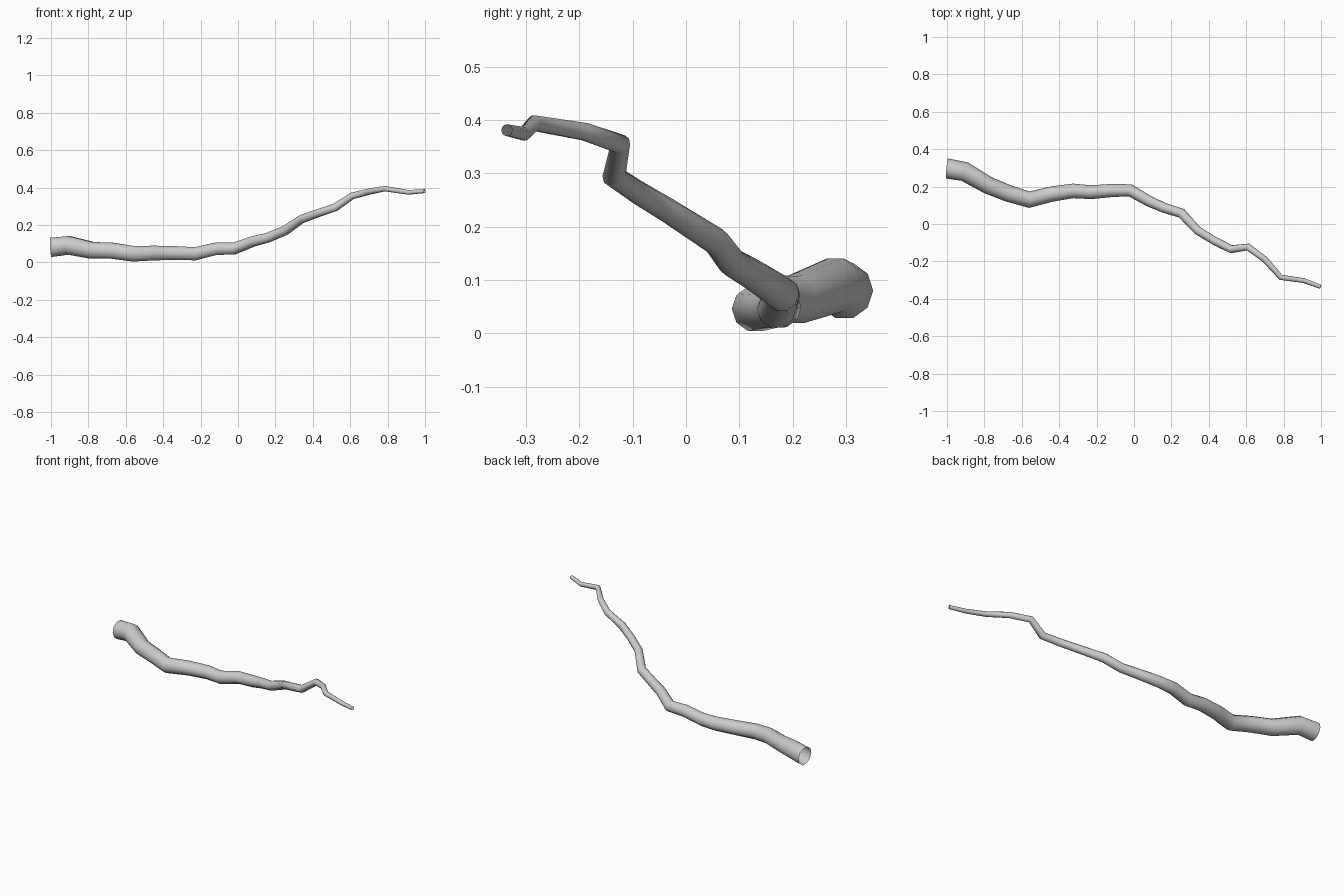
import bpy, bmesh, math
from mathutils import Vector

if "Cube" in bpy.data.objects:
    bpy.data.objects.remove(bpy.data.objects["Cube"])

SIDES = 10
# centre line of the branch: x, y, z, radius
path = [
    (-1.00, .297, .080, .054), (-.905, .280, .091, .052), (-.78, .207, .064, .047),
    (-.67, .163, .062, .045), (-.56, .130, .046, .044), (-.44, .160, .050, .041),
    (-.325, .177, .049, .039), (-.23, .170, .046, .037), (-.12, .179, .072, .035),
    (-.02, .180, .074, .033), (.08, .122, .112, .029), (.16, .087, .132, .027),
    (.255, .057, .172, .026), (.34, -.035, .231, .023), (.43, -.090, .264, .022),
    (.52, -.135, .294, .022), (.61, -.123, .355, .019), (.70, -.190, .378, .017),
    (.785, -.285, .394, .015), (.91, -.303, .374, .013), (.998, -.336, .381, .011),
]
points = [Vector(p[:3]) for p in path]

# open tapered tube: one ring at each point, tilted to halve the bend
bm = bmesh.new()
rings = []
for i, centre in enumerate(points):
    before = (centre - points[i - 1]).normalized() if i else Vector((1, 0, 0))
    after = (points[i + 1] - centre).normalized() if i < len(points) - 1 else before
    along = (before + after).normalized()
    side = Vector((0, 0, 1)).cross(along).normalized()
    up = along.cross(side)
    r = path[i][3]
    angles = [2 * math.pi * k / SIDES for k in range(SIDES)]
    rings.append([bm.verts.new(centre + r * (side * math.cos(a) + up * math.sin(a)))
                  for a in angles])
for a, b in zip(rings, rings[1:]):
    for k in range(SIDES):
        n = (k + 1) % SIDES
        bm.faces.new((a[k], a[n], b[n], b[k])).smooth = True
bmesh.ops.recalc_face_normals(bm, faces=bm.faces)

mesh = bpy.data.meshes.new("branch")
bm.to_mesh(mesh)
bm.free()
branch = bpy.data.objects.new("branch", mesh)
bpy.context.collection.objects.link(branch)
